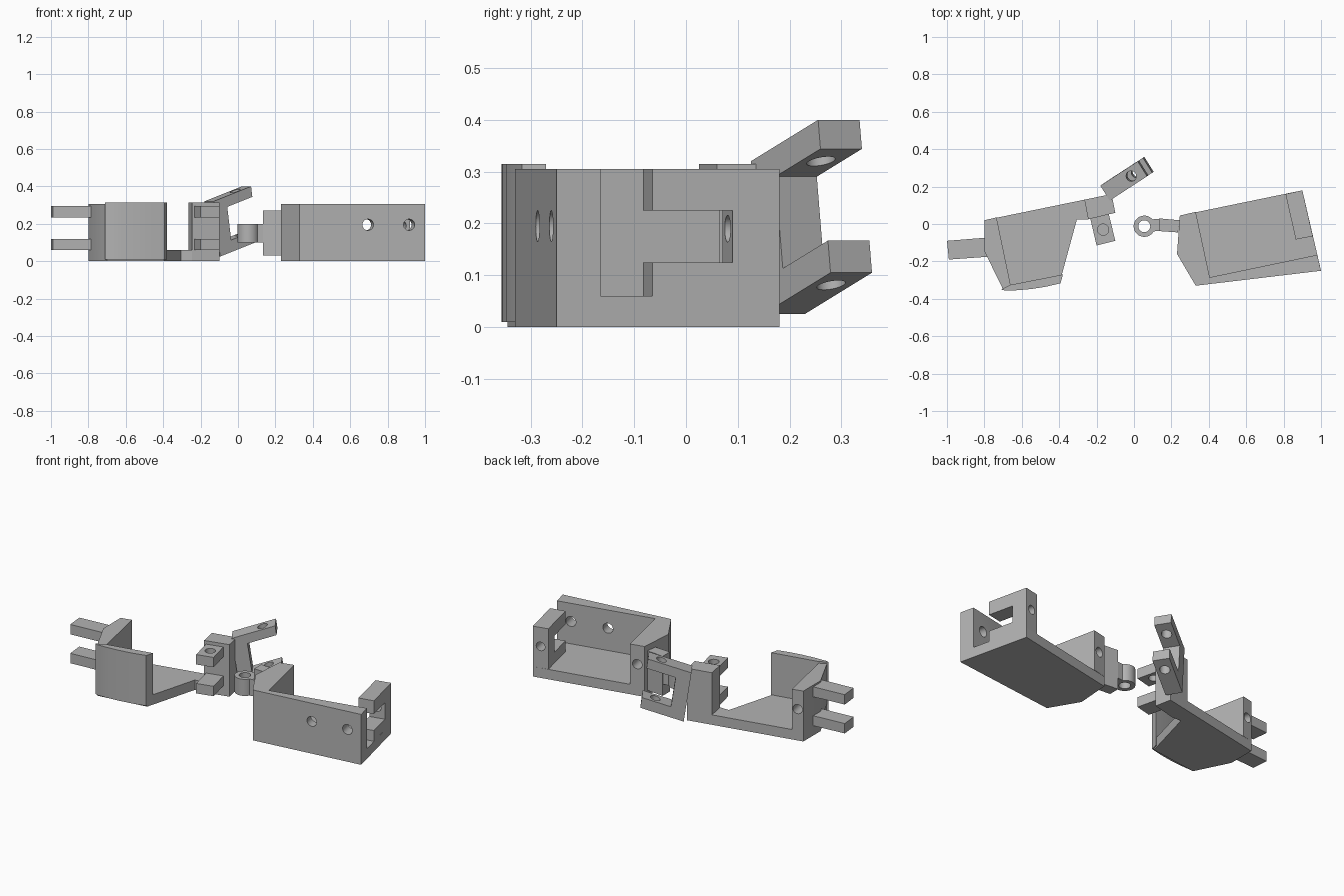
import bpy, bmesh
from mathutils import Vector, Matrix

if "Cube" in bpy.data.objects:
    bpy.data.objects.remove(bpy.data.objects["Cube"], do_unlink=True)

grey = bpy.data.materials.new("plain_grey")
grey.use_nodes = True
grey.diffuse_color = (0.45, 0.45, 0.45, 1)
grey.node_tree.nodes["Principled BSDF"].inputs["Base Color"].default_value = grey.diffuse_color
parts = []


def finish(name, bm):
    bmesh.ops.recalc_face_normals(bm, faces=bm.faces)
    mesh = bpy.data.meshes.new(name)
    bm.to_mesh(mesh)
    bm.free()
    mesh.materials.append(grey)
    obj = bpy.data.objects.new(name, mesh)
    bpy.context.collection.objects.link(obj)
    parts.append(obj)
    return obj


def prism(name, outline, low, high, matrix=None):
    """Extrude a flat outline from low to high, optionally into a skewed frame."""
    bm = bmesh.new()
    face = bm.faces.new([bm.verts.new((x, y, low)) for x, y in outline])
    grown = bmesh.ops.extrude_face_region(bm, geom=[face])["geom"]
    tops = [v for v in grown if isinstance(v, bmesh.types.BMVert)]
    bmesh.ops.translate(bm, verts=tops, vec=(0, 0, high - low))
    if matrix:
        bm.transform(matrix)
    return finish(name, bm)


def cylinder(name, centre, axis, radius, length):
    bm = bmesh.new()
    bmesh.ops.create_cone(bm, cap_ends=True, segments=28, radius1=radius,
                          radius2=radius, depth=length)
    turn = Vector(axis).to_track_quat('Z', 'Y').to_matrix().to_4x4()
    bm.transform(Matrix.Translation(centre) @ turn)
    return finish(name, bm)


def cut(obj, cutter):
    mod = obj.modifiers.new("cut", 'BOOLEAN')
    mod.operation, mod.solver, mod.object = 'DIFFERENCE', 'EXACT', cutter
    graph = bpy.context.evaluated_depsgraph_get()
    mesh = bpy.data.meshes.new_from_object(obj.evaluated_get(graph))
    obj.modifiers.remove(mod)
    obj.data = mesh
    parts.remove(cutter)
    bpy.data.objects.remove(cutter, do_unlink=True)


def drill(obj, centre, axis, radius=0.028, length=0.24):
    cut(obj, cylinder("drill", centre, axis, radius, length))


FLOOR, WALL, RIM = 0.06, 0.305, 0.315
UP = (0, 0, 1)
INWARD = (0.21, -0.98, 0)
LUG_HEIGHTS = {"lower": (0.06, 0.12), "upper": (0.235, 0.295)}

# Left tray: floor, hinge-side wall, front wall
prism("left_floor", [(0.245, 0.045), (0.9, 0.18), (1, -0.25), (0.33, -0.33), (0.23, -0.16)],
      0, FLOOR)
wall = prism("left_hinge_wall", [(0.245, 0.045), (0.33, 0.065), (0.405, -0.285),
                                 (0.33, -0.33), (0.23, -0.16)], FLOOR, WALL)
drill(wall, (0.288, 0.054, 0.19), INWARD)
front = prism("left_front_wall", [(0.33, -0.33), (1, -0.25), (0.98, -0.165), (0.405, -0.285)],
              FLOOR, WALL)
for x, y in ((0.695, -0.287), (0.915, -0.26)):
    drill(front, (x, y, 0.195), INWARD, 0.03, 0.3)

# Left end block with an open slot and a bolt hole
block = prism("left_end_block", [(0.81, 0.16), (0.9, 0.18), (0.956, -0.065), (0.865, -0.083)],
              FLOOR, WALL)
cut(block, prism("slot", [(0.78, 0.06), (0.98, 0.103), (1.03, -0.12), (0.83, -0.16)],
                 0.125, 0.225))
drill(block, (0.855, 0.17, 0.19), INWARD, 0.026)

# Left hinge: plate, stem and ring
prism("hinge_plate", [(0.135, 0.03), (0.245, 0.02), (0.235, -0.045), (0.135, -0.038)],
      0.03, 0.27)
prism("hinge_stem", [(0.1, 0.025), (0.137, 0.028), (0.137, -0.036), (0.1, -0.04)], 0.1, 0.2)
RING = (0.055, -0.012, 0.15)
ring = cylinder("hinge_ring", RING, UP, 0.057, 0.1)
drill(ring, RING, UP, 0.032)

# Right tray: floor, side wall, curved front wall
prism("right_floor", [(-0.8, 0.02), (-0.265, 0.13), (-0.245, 0.025), (-0.305, 0.025),
                      (-0.395, -0.305), (-0.7, -0.345), (-0.8, -0.145)], 0, FLOOR)
wall = prism("right_side_wall", [(-0.8, 0.02), (-0.735, 0.035), (-0.66, -0.325),
                                 (-0.7, -0.35), (-0.8, -0.145)], FLOOR, WALL)
drill(wall, (-0.767, 0.028, 0.19), INWARD)
prism("right_curved_wall", [(-0.66, -0.325), (-0.71, -0.35), (-0.69, -0.356), (-0.62, -0.354),
                            (-0.545, -0.347), (-0.47, -0.335), (-0.393, -0.317),
                            (-0.38, -0.27)], 0.01, RIM)

# Right hinge block
block = prism("right_hinge_block", [(-0.265, 0.13), (-0.12, 0.16), (-0.1, 0.06),
                                    (-0.245, 0.025)], 0, RIM)
drill(block, (-0.2, 0.1, 0.195), INWARD, 0.026, 0.4)

# Paired lugs on the outer wall and on the hinge block
for level, (low, high) in LUG_HEIGHTS.items():
    lug = prism(level + "_outer_lug", [(-1, -0.09), (-0.79, -0.073), (-0.78, -0.175),
                                       (-0.99, -0.19)], low, high)
    drill(lug, (-0.92, -0.14, low), UP, 0.03)
    lug = prism(level + "_hinge_lug", [(-0.235, 0.035), (-0.2, -0.115), (-0.1, -0.09),
                                       (-0.135, 0.055)], low, high)
    drill(lug, (-0.165, -0.03, low), UP, 0.03)

# Slanted C-shaped link: reach, rise and width directions
corner = Vector((-0.145, 0.229, 0.025))
reach, rise, width = (Vector(v) for v in ((0.2, 0.13, 0.08), (-0.035, -0.024, 0.295),
                                          (0.05, -0.08, 0)))
frame = Matrix.Translation(corner) @ Matrix((reach, rise, width)).transposed().to_4x4()
link = prism("slanted_link", [(0, 0), (1, 0), (1, 0.21), (0.33, 0.21), (0.33, 0.81),
                              (1, 0.81), (1, 1), (0, 1)], 0, 1, frame)
drill(link, corner + reach * 0.7 + rise * 0.5 + width * 0.5, rise, 0.028, 0.6)

# Smooth the round holes while keeping edges sharp
for obj in bpy.context.selected_objects:
    obj.select_set(False)
for obj in parts:
    obj.select_set(True)
bpy.context.view_layer.objects.active = parts[0]
bpy.ops.object.shade_smooth_by_angle()
